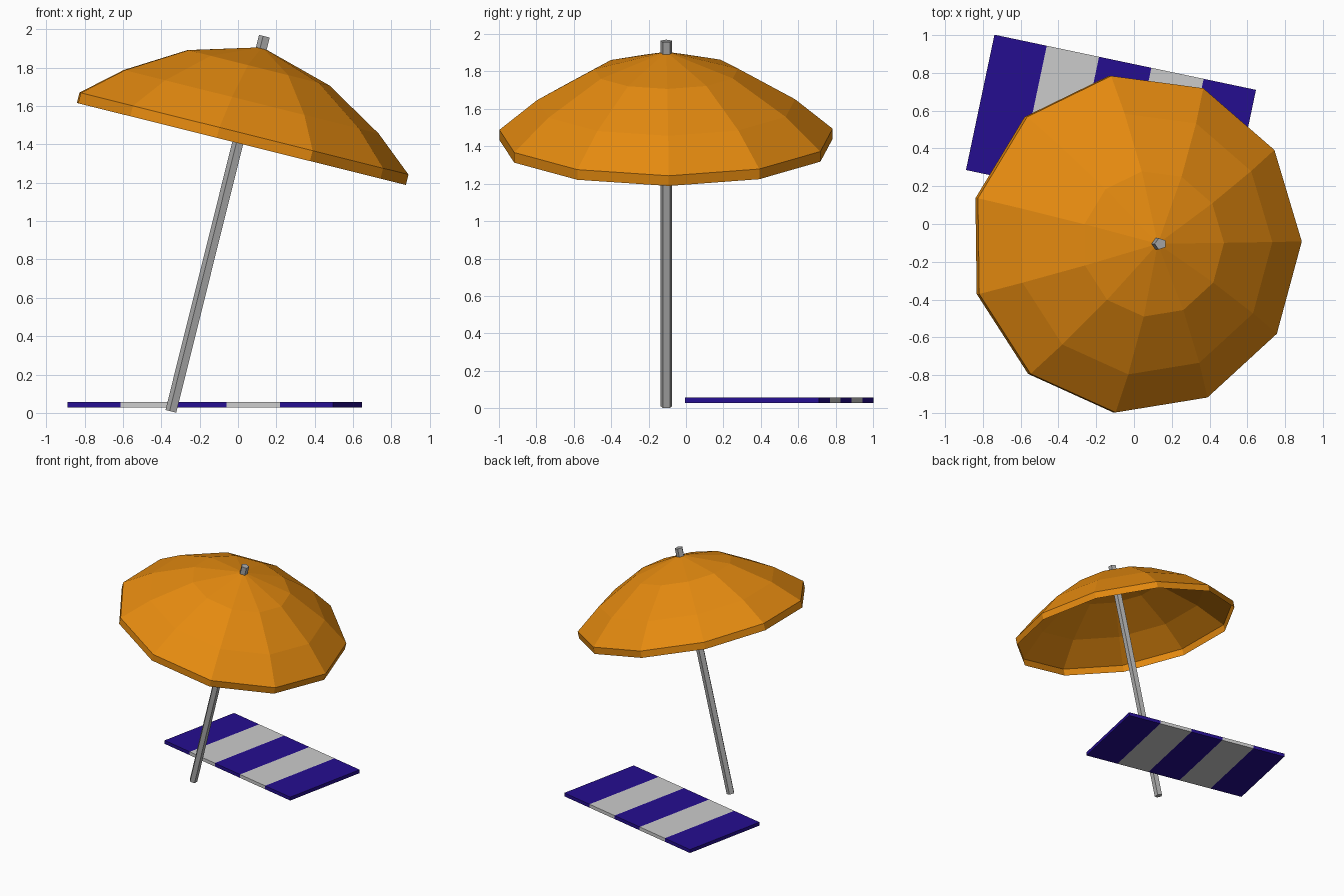
import bpy, bmesh
from math import sin, cos, radians, tau
from mathutils import Matrix, Vector

if "Cube" in bpy.data.objects:
    bpy.data.objects.remove(bpy.data.objects["Cube"])

TILT = Matrix.Translation((-0.347, -0.105, 0.0075)) @ Matrix.Rotation(radians(14), 4, 'Y')


def material(name, rgb):
    m = bpy.data.materials.new(name)
    m.diffuse_color = (*rgb, 1)
    m.use_nodes = True
    m.node_tree.nodes["Principled BSDF"].inputs["Base Color"].default_value = m.diffuse_color
    return m


def add_object(name, bm, matrix, mats=()):
    mesh = bpy.data.meshes.new(name)
    bm.to_mesh(mesh)
    bm.free()
    for m in mats:
        mesh.materials.append(m)
    ob = bpy.data.objects.new(name, mesh)
    ob.matrix_world = matrix
    bpy.context.collection.objects.link(ob)
    return ob


def lathe(name, profile, sides, phase, capped, mats=()):
    """Faceted solid of revolution from (radius, height) pairs, bottom to top."""
    bm = bmesh.new()
    rings = [[bm.verts.new((r * cos(phase + tau * i / sides),
                            r * sin(phase + tau * i / sides), h))
              for i in range(sides)] for r, h in profile]
    for a, b in zip(rings, rings[1:]):
        for i in range(sides):
            j = (i + 1) % sides
            bm.faces.new((a[i], a[j], b[j], b[i]))
    if capped:
        bm.faces.new(rings[0][::-1])
        bm.faces.new(rings[-1])
    bmesh.ops.remove_doubles(bm, verts=bm.verts[:], dist=1e-5)
    return add_object(name, bm, TILT, mats)


orange = material("canopy_orange", (0.78, 0.255, 0.005))
blue = material("towel_blue", (0.0185, 0.0043, 0.28))
grey = material("pole_grey", (0.41, 0.41, 0.41))

# Leaning five-sided pole
lathe("pole", [(0.032, 0), (0.032, 2.015)], 5, radians(180), True, [grey])

# Eleven-sided canopy: thin open shell with a short rim band
RIM = 1.441
lathe("canopy", [(0.9, RIM), (0.9, RIM + 0.056), (0.697, RIM + 0.226),
                 (0.388, RIM + 0.407), (0, RIM + 0.515)],
      11, radians(0.8), False, [orange])

# Towel: flat slab cut into five alternating stripes
L, W, T = 1.415, 0.732, 0.029
bm = bmesh.new()
bmesh.ops.create_cube(bm, size=1, matrix=Matrix.Diagonal((L, W, T, 1)))
for k in range(1, 5):
    bmesh.ops.bisect_plane(bm, geom=bm.verts[:] + bm.edges[:] + bm.faces[:],
                           plane_co=Vector((L * (k / 5 - 0.5), 0, 0)),
                           plane_no=Vector((1, 0, 0)))
for f in bm.faces:
    stripe = min(4, max(0, int((f.calc_center_median().x / L + 0.5) * 5)))
    f.material_index = stripe % 2
add_object("towel", bm, Matrix.Translation((-0.122, 0.498, 0.042))
           @ Matrix.Rotation(radians(-11.9), 4, 'Z'), [blue, None])
